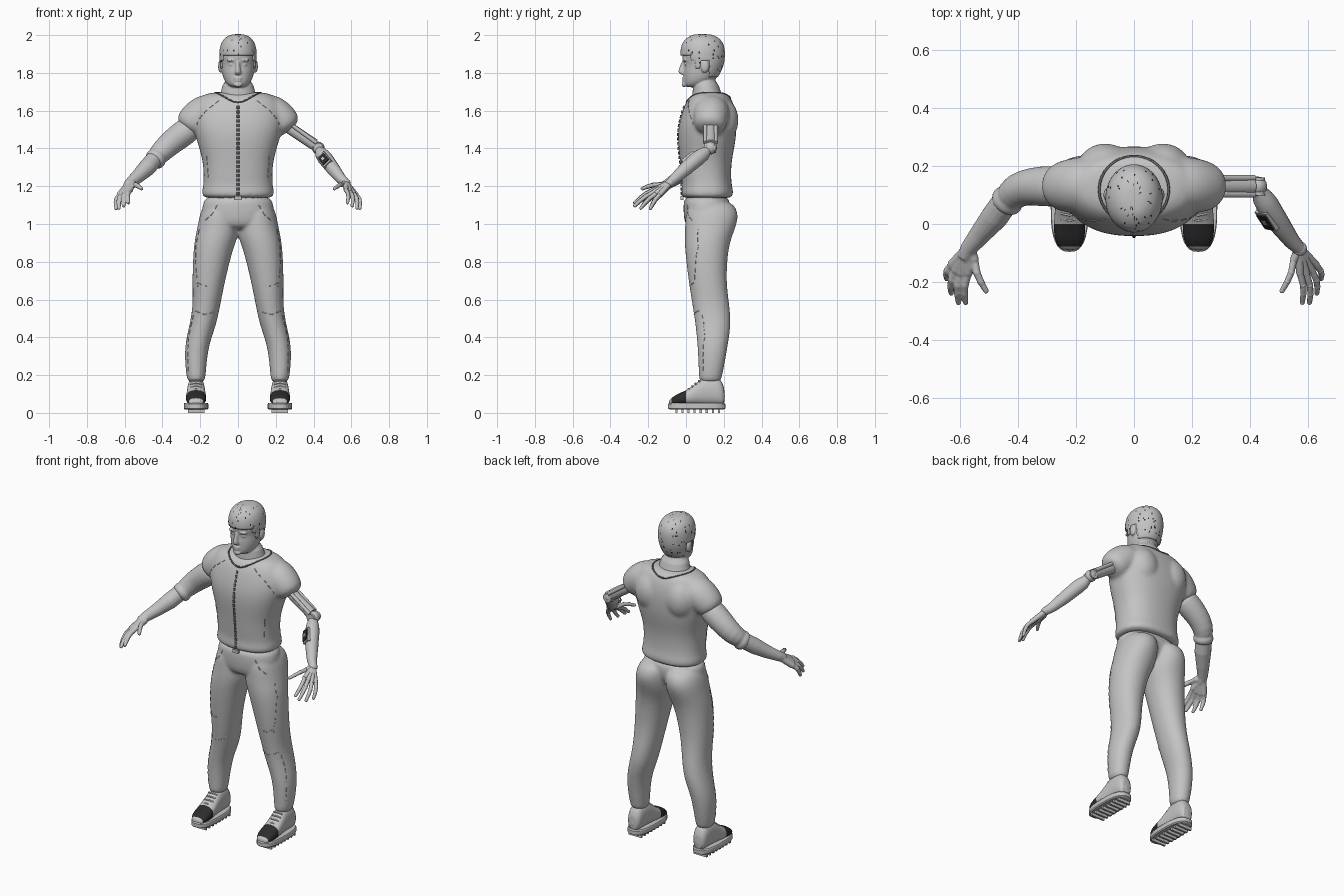
import bpy, bmesh, math, random
from mathutils import Vector, Matrix
from mathutils.bvhtree import BVHTree

random.seed(4)
if cube := bpy.data.objects.get("Cube"):
    bpy.data.objects.remove(cube, do_unlink=True)

def material(name, value):
    m = bpy.data.materials.new(name)
    m.use_nodes = True
    m.diffuse_color = (value, value, value, 1)
    m.node_tree.nodes["Principled BSDF"].inputs["Base Color"].default_value = m.diffuse_color
    return m

GREY, DARK, TRIM = material("mid grey", .55), material("near black", .025), material("dark grey", .14)

def loft(bm, rings, n=24, p=1.0):
    """Skin a list of (centre, u, v) rings; p below 1 makes them boxier."""
    rows = []
    for c, u, v in rings:
        waves = [(math.cos(math.tau * i / n), math.sin(math.tau * i / n)) for i in range(n)]
        rows.append([bm.verts.new(Vector(c) + Vector(u) * math.copysign(abs(x) ** p, x)
                                  + Vector(v) * math.copysign(abs(y) ** p, y)) for x, y in waves])
    for a, b in zip(rows, rows[1:]):
        for i in range(n):
            bm.faces.new((a[i], a[(i + 1) % n], b[(i + 1) % n], b[i]))
    bm.faces.new(rows[0])
    bm.faces.new(rows[-1])

def stack(bm, levels, n=24, p=1.0):
    """Skin horizontal ovals given as (z, front y, back y, half width, centre x)."""
    loft(bm, [((x[0] if x else 0, (f + b) / 2, z), (h, 0, 0), (0, (b - f) / 2, 0))
              for z, f, b, h, *x in levels], n, p)

def tube(bm, pts, radii, n=12):
    pts = [Vector(p) for p in pts]
    radii = radii if isinstance(radii, list) else [radii] * len(pts)
    whole = pts[-1] - pts[0]
    up = Vector((0, 1, 0)) if abs(whole.z) > .8 * whole.length else Vector((0, 0, 1))
    rings = []
    for i, p in enumerate(pts):
        t = (pts[min(i + 1, len(pts) - 1)] - pts[max(i - 1, 0)]).normalized()
        u = t.cross(up).normalized()
        rings.append((p, u * radii[i], t.cross(u) * radii[i]))
    loft(bm, rings, n)

def ball(bm, loc, size, n=16):
    bmesh.ops.create_uvsphere(bm, u_segments=n, v_segments=n // 2, radius=1,
                              matrix=Matrix.Translation(loc) @ Matrix.Diagonal((*size, 1)))

def box(bm, loc, size, turn=Matrix()):
    place = Matrix.Translation(loc) @ turn.to_4x4()
    bmesh.ops.create_cube(bm, size=1, matrix=place @ Matrix.Diagonal((*size, 1)))

def finish(bm, name, mats=(GREY,), voxel=0, passes=4, sub=0, rule=None, smooth=True):
    bmesh.ops.recalc_face_normals(bm, faces=bm.faces[:])
    for f in bm.faces:
        f.smooth = smooth and len(f.verts) < 5
        f.material_index = rule(f.calc_center_median()) if rule else 0
    me = bpy.data.meshes.new(name)
    bm.to_mesh(me)
    bm.free()
    for m in mats:
        me.materials.append(m)
    ob = bpy.data.objects.new(name, me)
    bpy.context.collection.objects.link(ob)
    if sub:
        mod = ob.modifiers.new("round", 'SUBSURF')
        mod.levels = mod.render_levels = sub
    if voxel:
        mod = ob.modifiers.new("merge", 'REMESH')
        mod.mode, mod.voxel_size, mod.use_smooth_shade = 'VOXEL', voxel, True
        ob.modifiers.new("soften", 'SMOOTH').iterations = passes
    return ob

# Shirt: torso, back muscles and both short sleeves
bm = bmesh.new()
stack(bm, ((1.134, -.01, .236, .178), (1.15, -.026, .25, .191), (1.18, -.026, .25, .191),
           (1.2, -.02, .243, .184), (1.26, -.027, .238, .182), (1.34, -.033, .242, .187),
           (1.43, -.043, .262, .215), (1.5, -.043, .268, .235), (1.56, -.031, .268, .245),
           (1.62, -.012, .258, .235), (1.67, .012, .238, .205), (1.702, .055, .205, .155)), 32, .85)
for s in (-1, 1):
    ball(bm, (s * .1, .19, 1.55), (.1, .092, .12))
    tube(bm, [(s * x, y, z) for x, y, z in ((.1, .135, 1.6), (.18, .135, 1.592), (.238, .13, 1.548),
                                            (.279, .125, 1.495))], [.09, .1, .091, .074], 24)
shirt = finish(bm, "shirt", voxel=.01, passes=7, sub=2)

# Trousers: hips and two legs
bm = bmesh.new()
stack(bm, ((1.16, -.008, .225, .172), (1.1, -.014, .235, .188), (1.05, -.013, .23, .194),
           (1.0, -.006, .2, .17), (.97, .02, .15, .1)), 32, .9)
for s in (-1, 1):
    stack(bm, [(z, f, b, (o - i) / 2, s * (o + i) / 2) for z, i, o, f, b in (
        (1.13, .0, .17, .02, .24), (1.06, -.005, .201, -.004, .28), (1.0, -.006, .212, -.005, .27),
        (.94, -.004, .225, -.008, .246), (.865, .028, .237, -.007, .223),
        (.7, .068, .243, .013, .212), (.575, .093, .238, .033, .23), (.47, .113, .255, .05, .24),
        (.36, .155, .283, .061, .222), (.25, .167, .28, .066, .203), (.19, .172, .272, .068, .19),
        (.16, .178, .265, .073, .184))], 24, .95)
trousers = finish(bm, "trousers", voxel=.009, passes=4, sub=2)

# Head: skull, neck and facial features
SKULL = ((1.722, .0, .08, .034), (1.74, -.014, .125, .06), (1.77, -.014, .165, .079),
         (1.81, -.016, .185, .087), (1.845, -.008, .196, .091), (1.872, -.022, .2, .094),
         (1.92, -.022, .201, .094), (1.96, -.01, .188, .081), (1.985, .02, .16, .058),
         (2.0, .05, .125, .025))
bm = bmesh.new()
stack(bm, SKULL)
stack(bm, ((1.6, .04, .22, .12), (1.65, .03, .21, .11), (1.69, .035, .185, .092), (1.78, .035, .165, .077)))
stack(bm, ((1.788, -.026, .01, .017), (1.803, -.047, .01, .02), (1.83, -.035, .01, .011),
           (1.87, -.022, .01, .011)), 12)
for z, w, h in ((1.772, .024, .006), (1.759, .02, .007), (1.738, .024, .014)):
    ball(bm, (0, -.01, z), (w, .012, h))
for s in (-1, 1):
    ball(bm, (s * .034, -.004, 1.867), (.026, .015, .008))
    ball(bm, (s * .034, .005, 1.844), (.014, .014, .008))
    ball(bm, (s * .092, .1, 1.835), (.014, .024, .035))
finish(bm, "head", voxel=.0045, passes=3, sub=1)

# Hair: cap over the skull, cut along the hairline, with scattered dark flecks
bm = bmesh.new()
stack(bm, [(z + .006, f - .009, b + .007, h + .006) for z, f, b, h in SKULL])
guide = finish(bm, "hair_guide", sub=2)
dg = bpy.context.evaluated_depsgraph_get()
bm = bmesh.new()
bm.from_mesh(bpy.data.meshes.new_from_object(guide.evaluated_get(dg)))
bpy.data.objects.remove(guide, do_unlink=True)

def below_hairline(c):
    steps = ((.025, 1.888), (.05, 1.868), (.075, 1.825), (.125, 1.868), (1, 1.775))
    return c.z < next(z for limit, z in steps if c.y < limit)

shaved = [f for f in bm.faces if below_hairline(f.calc_center_median())]
bmesh.ops.delete(bm, context='FACES', geom=shaved)
hair = finish(bm, "hair", (GREY, DARK), rule=lambda c: int(random.random() < .045))
thick = hair.modifiers.new("thickness", 'SOLIDIFY')
thick.thickness, thick.offset = .012, -1

# Finger layout shared by both hands, thumb last
WRIST = Vector((.57, -.085, 1.218))
FINGERS = (((.572, -.17, 1.18), (.58, -.27, 1.113)), ((.594, -.172, 1.168), (.605, -.27, 1.097)),
           ((.614, -.162, 1.158), (.63, -.238, 1.085)), ((.628, -.142, 1.152), (.645, -.188, 1.083)),
           ((.55, -.125, 1.208), (.51, -.23, 1.187)))

def hand(bm, s, radii, palm):
    flip = Matrix.Diagonal((s, 1, 1))
    for base, tip in FINGERS:
        a, b = Vector(base), Vector(tip)
        lift = Vector((.008, 0, .008))
        path = [flip @ p for p in (a, a.lerp(b, .4) + lift, a.lerp(b, .7) + lift * .8, b)]
        tube(bm, path, radii, 10)
        tube(bm, (flip @ WRIST, path[0]), palm, 10)
        for p, r in zip(path, radii):
            ball(bm, p, [r * 1.08] * 3, 10)

# Right arm: long sleeve with rolled cuff, forearm and hand
bm = bmesh.new()
tube(bm, ((-.23, .13, 1.525), (-.29, .13, 1.48), (-.35, .13, 1.435), (-.405, .12, 1.385),
          (-.445, .075, 1.338)), [.07, .072, .067, .061, .052], 20)
tube(bm, ((-.422, .098, 1.36), (-.435, .083, 1.346), (-.452, .06, 1.325)), [.052, .06, .055], 20)
finish(bm, "right_sleeve", voxel=.007, sub=1)
bm = bmesh.new()
tube(bm, ((-.42, .11, 1.37), (-.48, .025, 1.3), (-.53, -.035, 1.252), (-.57, -.085, 1.218),
          (-.585, -.115, 1.2)), [.046, .047, .037, .029, .026], 16)
hand(bm, -1, [.0145, .0138, .0125, .01], [.022, .018])
finish(bm, "right_forearm_and_hand", voxel=.005, passes=2)

# Left arm: mechanical limb with rods, joints and a screen
bm = bmesh.new()
tube(bm, ((.24, .13, 1.53), (.405, .13, 1.42)), .031, 16)
for dy in (-.028, .028):
    tube(bm, ((.29, .13 + dy, 1.52), (.415, .13 + dy, 1.43)), .011, 10)
tube(bm, ((.425, .098, 1.402), (.425, .16, 1.402)), .027, 20)
ball(bm, (.425, .13, 1.402), (.034, .034, .034))
tube(bm, ((.428, .12, 1.395), (.443, .092, 1.37), (.46, .065, 1.35), (.505, -.005, 1.29),
          (.545, -.06, 1.24), WRIST), [.022, .036, .04, .036, .028, .023], 16)
ball(bm, WRIST, (.026, .026, .022))
hand(bm, 1, [.0115, .011, .0105, .0085], [.017, .0135])
finish(bm, "left_mechanical_arm")
along = Vector((.13, -.2, -.165)).normalized()
out = Vector((-.5, -.8, .35))
out = (out - along * out.dot(along)).normalized()
turn = Matrix((along, out.cross(along), out)).transposed()
for name, mat, height, size in (("housing", GREY, .033, (.085, .054, .02)),
                                ("screen", DARK, .045, (.064, .044, .006)),
                                ("button", GREY, .049, (.02, .016, .004))):
    bm = bmesh.new()
    box(bm, Vector((.477, .038, 1.325)) + out * height, size, turn)
    finish(bm, "left_arm_" + name, (mat,), smooth=False)

# Shoes: upper with dark toe cap, sole, cleats and laces
for s, side in ((1, "left"), (-1, "right")):
    x = s * .222
    bm = bmesh.new()
    loft(bm, [((x, y, (.04 + t) / 2), (h, 0, 0), (0, 0, (t - .04) / 2)) for y, h, t in (
        (-.09, .022, .064), (-.08, .04, .077), (-.055, .051, .095), (-.03, .054, .107),
        (0, .055, .119), (.035, .052, .143), (.07, .049, .172), (.1, .047, .192),
        (.15, .046, .193), (.185, .043, .18), (.206, .03, .13))], 20, .85)
    finish(bm, side + "_shoe", (GREY, DARK), sub=1, rule=lambda c: int(-.083 < c.y < 0 and c.z > .048))
    bm = bmesh.new()
    stack(bm, [(z, .057 - .153 * k, .057 + .153 * k, .065 * k, x)
               for z, k in ((.018, .93), (.024, 1), (.046, 1), (.052, .96))], 32, .75)
    for i in range(8):
        box(bm, (x, -.05 + i * .032, .01), (.088, .011, .02))
    finish(bm, side + "_sole", smooth=False)
    bm = bmesh.new()
    for i in range(4):
        y, z = .012 + i * .018, .128 + i * .0145
        tube(bm, ((x - .03, y + .006, z - .006), (x, y, z), (x + .03, y + .006, z - .006)), .004, 6)
    finish(bm, side + "_laces")

# Stitching, zip and piping laid onto the cloth
bpy.context.view_layer.update()
dg = bpy.context.evaluated_depsgraph_get()
trees = {ob: BVHTree.FromObject(ob, dg) for ob in (shirt, trousers)}

def seam(name, cloth, pts, mat=GREY, r=.0025, dash=3, gap=2, ray=Vector((0, 1, 0))):
    line = []
    for a, b in zip(map(Vector, pts), map(Vector, pts[1:])):
        n = max(2, round((b - a).length / .008))
        line += [a.lerp(b, i / n) - ray * 3 for i in range(n)]
    hits = [h for h in (trees[cloth].ray_cast(p, ray)[0] for p in line) if h]
    bm = bmesh.new()
    for i in range(0, len(hits) - dash, dash + gap):
        tube(bm, hits[i:i + dash + 1], r, 6)
    finish(bm, name, (mat,))

seam("zip", shirt, ((0, 0, 1.625), (0, 0, 1.145)), TRIM, .007, 2, 1)
turns = [math.tau * i / 32 for i in range(34)]
seam("collar_piping", shirt, [(.12 * math.sin(a), .118 - .116 * math.cos(a), 0) for a in turns],
     TRIM, .0045, 4, 0, Vector((0, 0, -1)))
for part, cloth, dash, line in (
        ("chest_seam", shirt, 3, ((.1, 1.655), (.17, 1.6), (.21, 1.55), (.225, 1.5))),
        ("shirt_pocket", shirt, 6, ((.167, 1.36), (.16, 1.28), (.155, 1.19))),
        ("trouser_pocket", trousers, 3, ((.11, 1.1), (.14, 1.05), (.185, 1.01))),
        ("thigh_seam", trousers, 3, ((.205, .97), (.224, .88), (.222, .76), (.213, .66))),
        ("upper_knee_seam", trousers, 3, ((.215, .69), (.18, .67), (.115, .68))),
        ("lower_knee_seam", trousers, 3, ((.225, .54), (.18, .52), (.12, .535))),
        ("shin_seam", trousers, 3, ((.235, .52), (.262, .4), (.267, .3), (.263, .2)))):
    for s, side in ((1, "left_"), (-1, "right_")):
        seam(side + part, cloth, [(s * x, 0, z) for x, z in line], dash=dash)
bm = bmesh.new()
box(bm, (0, -.02, 1.137), (.036, .016, .02))
finish(bm, "zip_pull", smooth=False)
